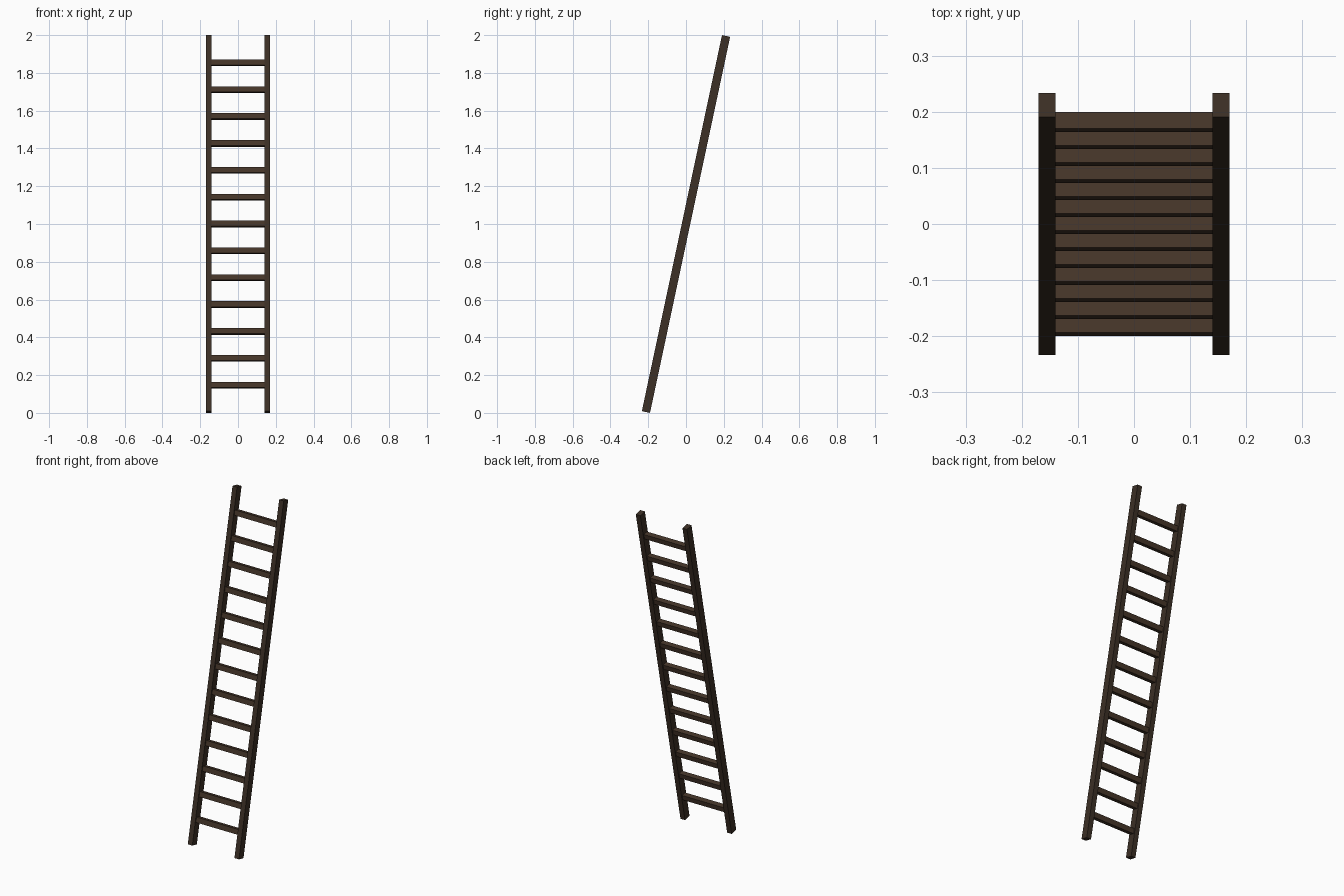
import bpy
from math import sin, cos, radians

if "Cube" in bpy.data.objects:
    bpy.data.objects.remove(bpy.data.objects["Cube"])

LEAN = radians(12.03)     # ladder leans back towards +y
LENGTH = 2.0355           # rail length along the slope
RUNGS = 13


def material(name, color):
    m = bpy.data.materials.new(name)
    m.diffuse_color = (*color, 1)
    m.use_nodes = True
    m.node_tree.nodes["Principled BSDF"].inputs["Base Color"].default_value = m.diffuse_color
    return m


rail_wood = material("rail_wood", (0.045, 0.029, 0.019))
rung_wood = material("rung_wood", (0.06, 0.036, 0.022))


def beam(name, x, along, size, mat):
    """Box tilted with the ladder, placed at a distance along its slope."""
    bpy.ops.mesh.primitive_cube_add(
        size=1,
        location=(x, along * sin(LEAN), 1 + along * cos(LEAN)),
        rotation=(-LEAN, 0, 0))
    ob = bpy.context.object
    ob.name = name
    ob.scale = size
    bpy.ops.object.transform_apply(location=False, rotation=False, scale=True)
    ob.data.materials.append(mat)


# Side rails
for side, x in (("left", -0.155), ("right", 0.155)):
    beam(f"{side}_rail", x, 0, (0.03, 0.044, LENGTH), rail_wood)

# Evenly spaced rungs between the rails
step = LENGTH / (RUNGS + 1)
for i in range(RUNGS):
    beam(f"rung_{i + 1}", 0, (i - (RUNGS - 1) / 2) * step,
         (0.28, 0.03, 0.03), rung_wood)
